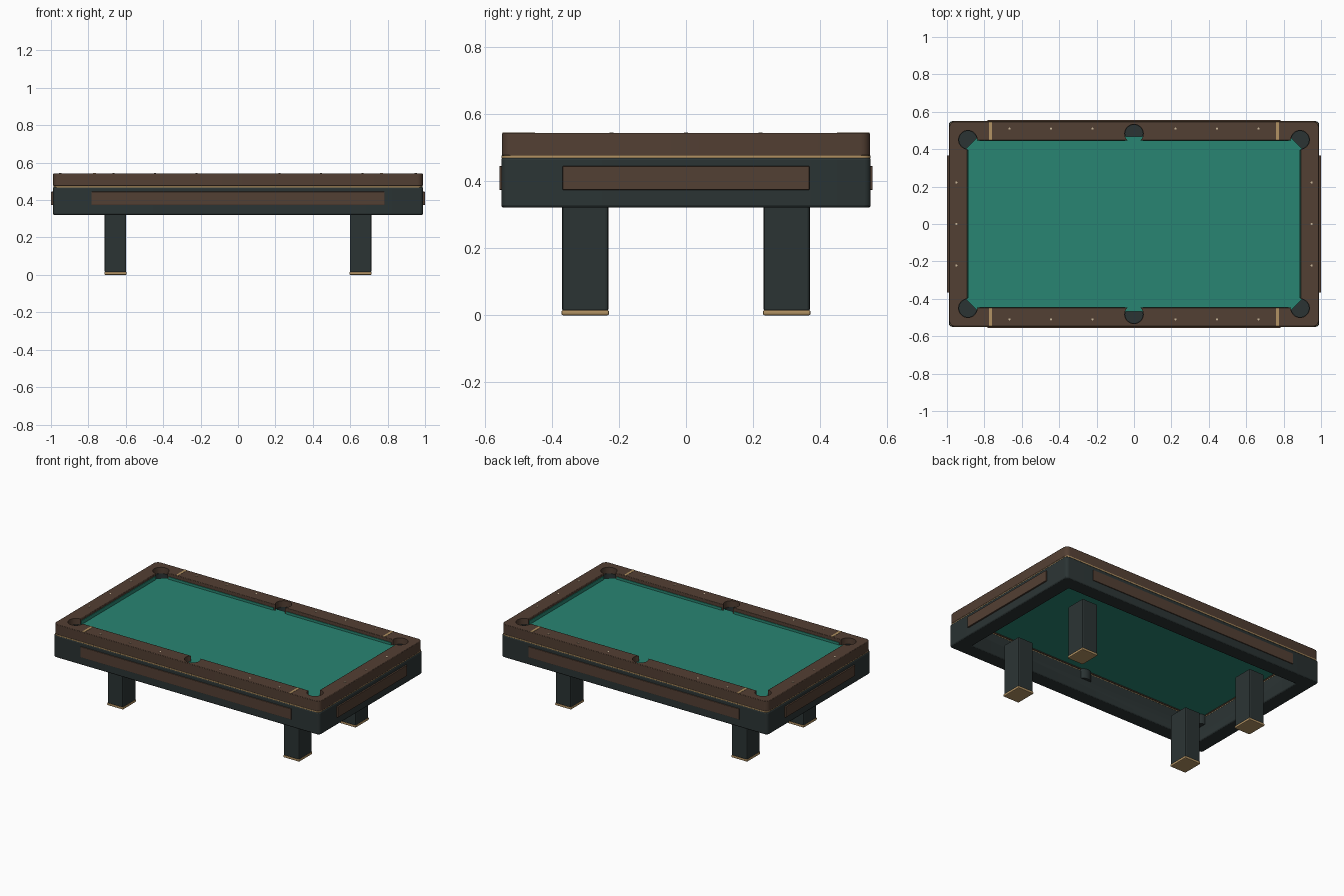
import bpy, bmesh, math
from mathutils import Matrix

if "Cube" in bpy.data.objects:
    bpy.data.objects.remove(bpy.data.objects["Cube"])


def material(name, rgb):
    m = bpy.data.materials.new(name)
    m.diffuse_color = (*rgb, 1)
    m.use_nodes = True
    m.node_tree.nodes["Principled BSDF"].inputs["Base Color"].default_value = m.diffuse_color
    return m


DARK = material("charcoal", (0.024, 0.034, 0.034))
WOOD = material("walnut", (0.086, 0.050, 0.033))
CLOTH = material("green cloth", (0.022, 0.235, 0.168))
BRASS = material("brass", (0.45, 0.29, 0.125))
IVORY = material("ivory", (0.60, 0.48, 0.33))


def finish(name, bm, mat, bevel=0):
    bmesh.ops.recalc_face_normals(bm, faces=bm.faces)
    me = bpy.data.meshes.new(name)
    bm.to_mesh(me)
    bm.free()
    ob = bpy.data.objects.new(name, me)
    bpy.context.collection.objects.link(ob)
    me.materials.append(mat)
    if bevel:
        mod = ob.modifiers.new("bevel", 'BEVEL')
        mod.width, mod.segments, mod.limit_method = bevel, 2, 'ANGLE'
        mod.angle_limit = math.radians(40)
    return ob


def box(name, center, size, mat, bevel=0):
    bm = bmesh.new()
    bmesh.ops.create_cube(bm, size=1, matrix=Matrix.Translation(center) @ Matrix.Diagonal((*size, 1)))
    return finish(name, bm, mat, bevel)


def cylinders(name, spots, r, z0, z1, mat, sides=32):
    bm = bmesh.new()
    for x, y in spots:
        bmesh.ops.create_cone(bm, cap_ends=True, segments=sides, radius1=r, radius2=r, depth=z1 - z0,
                              matrix=Matrix.Translation((x, y, (z0 + z1) / 2)))
    return finish(name, bm, mat)


def rounded_rect(hx, hy, r, n=4):
    pts = []
    for i, (sx, sy) in enumerate([(1, 1), (-1, 1), (-1, -1), (1, -1)]):
        for k in range(n + 1):
            a = math.pi / 2 * (i + k / n)
            pts.append((sx * (hx - r) + r * math.cos(a), sy * (hy - r) + r * math.sin(a)))
    return pts


def bridge(bm, loops):
    n = len(loops[0])
    for a, b in zip(loops, loops[1:]):
        for i in range(n):
            j = (i + 1) % n
            bm.faces.new((a[i], a[j], b[j], b[i]))


def frame(name, outer, inner, z0, z1, mat, bevel):
    # closed ring with a rectangular section
    bm = bmesh.new()
    loops = [[bm.verts.new((x, y, z)) for x, y in pts]
             for pts, z in ((outer, z0), (outer, z1), (inner, z1), (inner, z0))]
    bridge(bm, loops + loops[:1])
    return finish(name, bm, mat, bevel)


def cut(ob, cutter):
    mod = ob.modifiers.new("pockets", 'BOOLEAN')
    mod.operation, mod.solver, mod.object = 'DIFFERENCE', 'EXACT', cutter


def smooth(ob):
    bpy.ops.object.select_all(action='DESELECT')
    ob.select_set(True)
    bpy.context.view_layer.objects.active = ob
    bpy.ops.object.shade_smooth_by_angle(angle=math.radians(35))


# pocket positions and hole cutter
corners = [(sx * 0.888, sy * 0.45) for sx in (-1, 1) for sy in (-1, 1)]
pockets = corners + [(0, -0.483), (0, 0.483)]
cutter = cylinders("pocket_cutter", pockets, 0.050, 0.418, 0.70, DARK)
cutter.hide_render = True
cutter.hide_viewport = True

# apron below, wooden rail on top, thin brass line between
apron = frame("apron", rounded_rect(0.99, 0.55, 0.02), rounded_rect(0.89, 0.45, 0.003),
              0.321, 0.470, DARK, 0.007)
rail = frame("top_rail", rounded_rect(0.988, 0.548, 0.03), rounded_rect(0.89, 0.447, 0.003),
             0.475, 0.543, WOOD, 0.003)
trim = frame("brass_line", rounded_rect(0.986, 0.5495, 0.025), rounded_rect(0.895, 0.455, 0.003),
             0.468, 0.4765, BRASS, 0)
for ob in (apron, rail, trim):
    cut(ob, cutter)
    smooth(ob)

# playing bed: thin slab with clipped corners
outline = [(0.905, 0.395), (0.832, 0.468), (-0.832, 0.468), (-0.905, 0.395),
           (-0.905, -0.395), (-0.832, -0.468), (0.832, -0.468), (0.905, -0.395)]
bm = bmesh.new()
slab = [[bm.verts.new((x, y, z)) for x, y in outline] for z in (0.480, 0.505)]
bridge(bm, slab)
for loop in slab:
    bm.faces.new(loop)
finish("playing_bed", bm, CLOTH)

# cloth facing along the lower inner side of the rails
for s in (-1, 1):
    box(f"end_cushion_{s}", (s * 0.889, 0, 0.516), (0.006, 0.79, 0.026), CLOTH)
    for t in (-1, 1):
        box(f"long_cushion_{s}_{t}", (t * 0.437, s * 0.446, 0.512), (0.78, 0.006, 0.018), CLOTH)

# pocket cups: open on top, with a wall thickness
for i, (px, py) in enumerate(pockets):
    bm = bmesh.new()
    rings = []
    for r, z in ((0.0515, 0.415), (0.0515, 0.502), (0.047, 0.502), (0.047, 0.421)):
        rings.append([bm.verts.new((px + r * math.cos(k * math.tau / 32),
                                    py + r * math.sin(k * math.tau / 32), z)) for k in range(32)])
    bridge(bm, rings)
    bm.faces.new(rings[0])
    bm.faces.new(rings[-1])
    smooth(finish(f"pocket_cup_{i + 1}", bm, DARK))

# apron panels
for s, side in ((-1, "front"), (1, "back")):
    box(f"{side}_panel", (0, s * 0.545, 0.409), (1.566, 0.021, 0.071), WOOD, 0.002)
for s, side in ((-1, "left"), (1, "right")):
    box(f"{side}_panel", (s * 0.989, 0, 0.409), (0.022, 0.735, 0.071), WOOD, 0.002)

# legs, brass feet and brass inlays across the long rails
for sx in (-1, 1):
    for sy in (-1, 1):
        tag = ("left" if sx < 0 else "right") + ("_front" if sy < 0 else "_back")
        box(f"{tag}_leg", (sx * 0.655, sy * 0.30, 0.183), (0.115, 0.138, 0.346), DARK, 0.008)
        box(f"{tag}_foot", (sx * 0.655, sy * 0.30, 0.008), (0.119, 0.142, 0.016), BRASS, 0.005)
        box(f"{tag}_inlay", (sx * 0.768, sy * 0.498, 0.542), (0.016, 0.096, 0.005), BRASS)

# rail sights
sights = [(sx * x, sy * 0.51) for x in (0.222, 0.444, 0.666) for sx in (-1, 1) for sy in (-1, 1)]
sights += [(sx * 0.95, y) for y in (-0.222, 0, 0.222) for sx in (-1, 1)]
cylinders("rail_sights", sights, 0.006, 0.540, 0.545, IVORY, 12)
